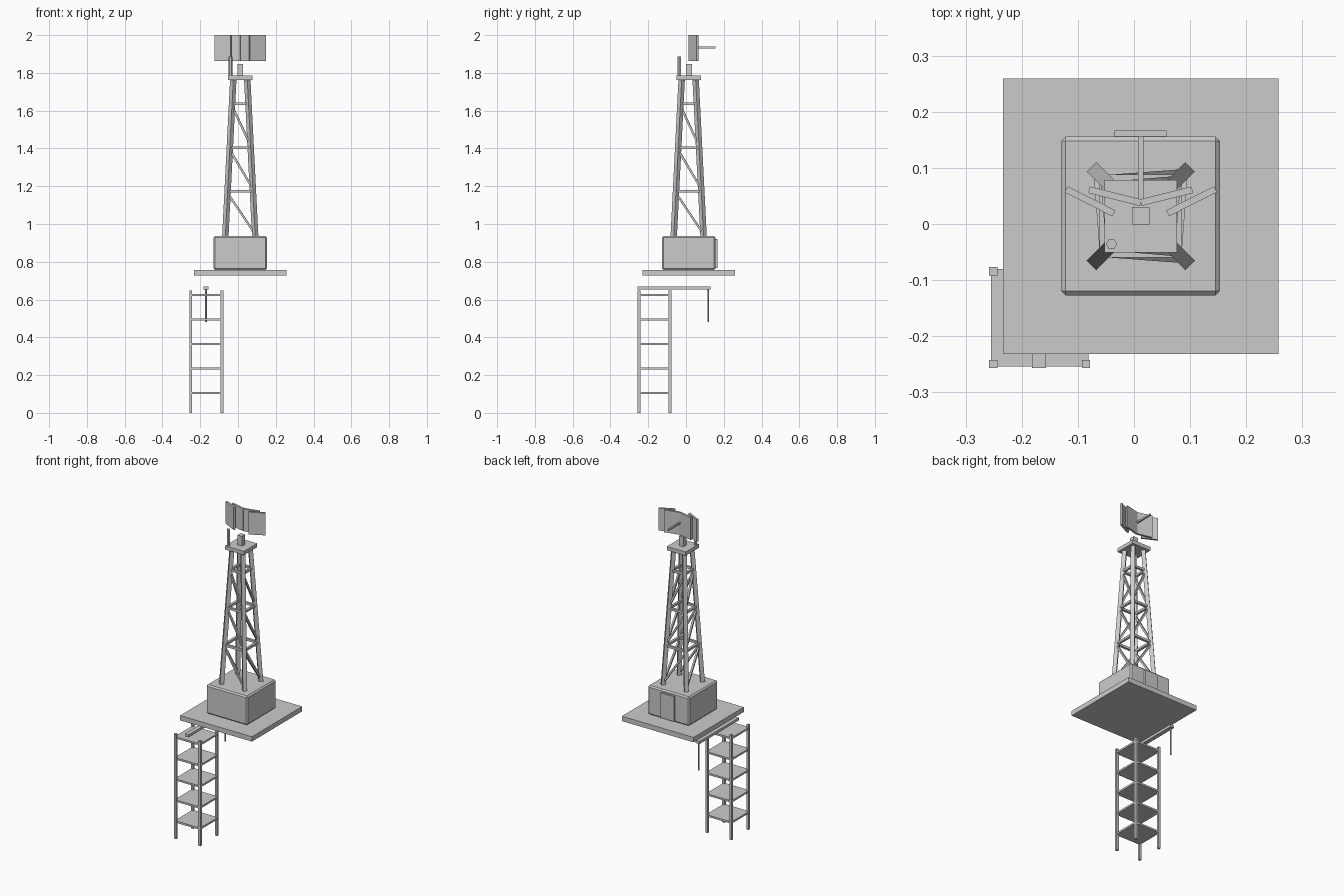
import bpy
import bmesh
from math import atan2, hypot, radians
from mathutils import Vector, Matrix

if "Cube" in bpy.data.objects:
    bpy.data.objects.remove(bpy.data.objects["Cube"], do_unlink=True)

grey = bpy.data.materials.new("plain_grey")
grey.use_nodes = True
grey.diffuse_color = (0.6, 0.6, 0.6, 1)
grey.node_tree.nodes["Principled BSDF"].inputs["Base Color"].default_value = grey.diffuse_color


def finish(name, bm):
    mesh = bpy.data.meshes.new(name)
    bm.to_mesh(mesh)
    bm.free()
    mesh.materials.append(grey)
    obj = bpy.data.objects.new(name, mesh)
    bpy.context.collection.objects.link(obj)
    return obj


def box(name, centre, size, turn=0, bevel=0):
    bm = bmesh.new()
    bmesh.ops.create_cube(bm, size=1, matrix=Matrix.Diagonal((*size, 1)))
    if bevel:
        bmesh.ops.bevel(bm, geom=bm.edges[:], offset=bevel, segments=1, affect='EDGES')
    obj = finish(name, bm)
    obj.location = centre
    obj.rotation_euler.z = turn
    return obj


def span(name, low, high, bevel=0):
    """Box given by its two opposite corners."""
    low, high = Vector(low), Vector(high)
    return box(name, (low + high) / 2, high - low, bevel=bevel)


def strut(name, a, b, width):
    """Square bar running between two points."""
    d = b - a
    obj = box(name, (a + b) / 2, (width, width, d.length))
    obj.rotation_euler = d.to_track_quat('Z', 'Y').to_euler()
    return obj


def rod(name, base, radius, height, sides=6):
    bm = bmesh.new()
    bmesh.ops.create_cone(bm, cap_ends=True, segments=sides, radius1=radius,
                          radius2=radius, depth=height)
    obj = finish(name, bm)
    obj.location = Vector(base) + Vector((0, 0, height / 2))
    obj.rotation_euler.z = radians(30)
    return obj


CX, CY = 0.012, 0.014

# Base slab, hut and its rear door
box("base_slab", (CX, CY, 0.742), (0.491, 0.491, 0.03))
span("hut", (-0.13, -0.127, 0.757), (0.153, 0.156, 0.936), bevel=0.008)
span("hut_door", (-0.035, 0.15, 0.766), (0.058, 0.167, 0.92))

# Lattice tower: four leaning legs
LOW, HIGH = 0.935, 1.765
CORNERS = [(-1, -1), (1, -1), (1, 1), (-1, 1)]


def on_leg(corner, z):
    spread = 0.079 + (0.037 - 0.079) * (z - LOW) / (HIGH - LOW)
    return Vector((CX + corner[0] * spread, CY + corner[1] * spread, z))


for c in CORNERS:
    strut("tower_leg", on_leg(c, LOW), on_leg(c, HIGH), 0.024)

# Horizontal ties and one diagonal per bay on each tower side
levels = [0.935, 1.174, 1.403, 1.636]
for i, c in enumerate(CORNERS):
    n = CORNERS[(i + 1) % 4]
    start, end = (c, n) if sum(c) < sum(n) else (n, c)
    for below, z in zip(levels, levels[1:]):
        strut("tower_tie", on_leg(c, z), on_leg(n, z), 0.014)
        strut("tower_diagonal", on_leg(start, z - 0.01), on_leg(end, below + 0.012), 0.011)

# Tower head, mast stub and whip aerial
box("tower_head", (CX, CY, 1.774), (0.129, 0.129, 0.023))
box("mast_stub", (CX, CY + 0.001, 1.815), (0.031, 0.031, 0.062))
rod("whip_aerial", (-0.04, -0.036, 1.78), 0.0098, 0.106)

# Radar reflector: mirrored inner and outer panels, with a feed boom
for side in (-1, 1):
    for name, inner, outer in (("inner_panel", (0, 0.038), (0.092, 0.061)),
                               ("outer_panel", (0.048, 0.019), (0.133, 0.062))):
        dx, dy = outer[0] - inner[0], outer[1] - inner[1]
        mid = (CX + side * (inner[0] + outer[0]) / 2, (inner[1] + outer[1]) / 2, 1.931)
        box(name, mid, (hypot(dx, dy), 0.012, 0.138), side * atan2(dy, dx))
span("feed_boom", (CX - 0.005, 0.045, 1.93), (CX + 0.005, 0.157, 1.94))

# Shelf rack under the corner of the slab
RX, RY, HALF = -0.168, -0.167, 0.0825
for sx, sy in CORNERS:
    box("rack_post", (RX + sx * HALF, RY + sy * HALF, 0.324), (0.015, 0.015, 0.648))
for k in range(5):
    box("rack_shelf", (RX, RY, 0.105 + 0.13 * k), (0.174, 0.174, 0.011))

# Beam on the rack with a hanging rod
span("rack_beam", (-0.182, -0.257, 0.652), (-0.157, 0.129, 0.668))
rod("hanging_rod", (-0.169, 0.117, 0.482), 0.0045, 0.172)
